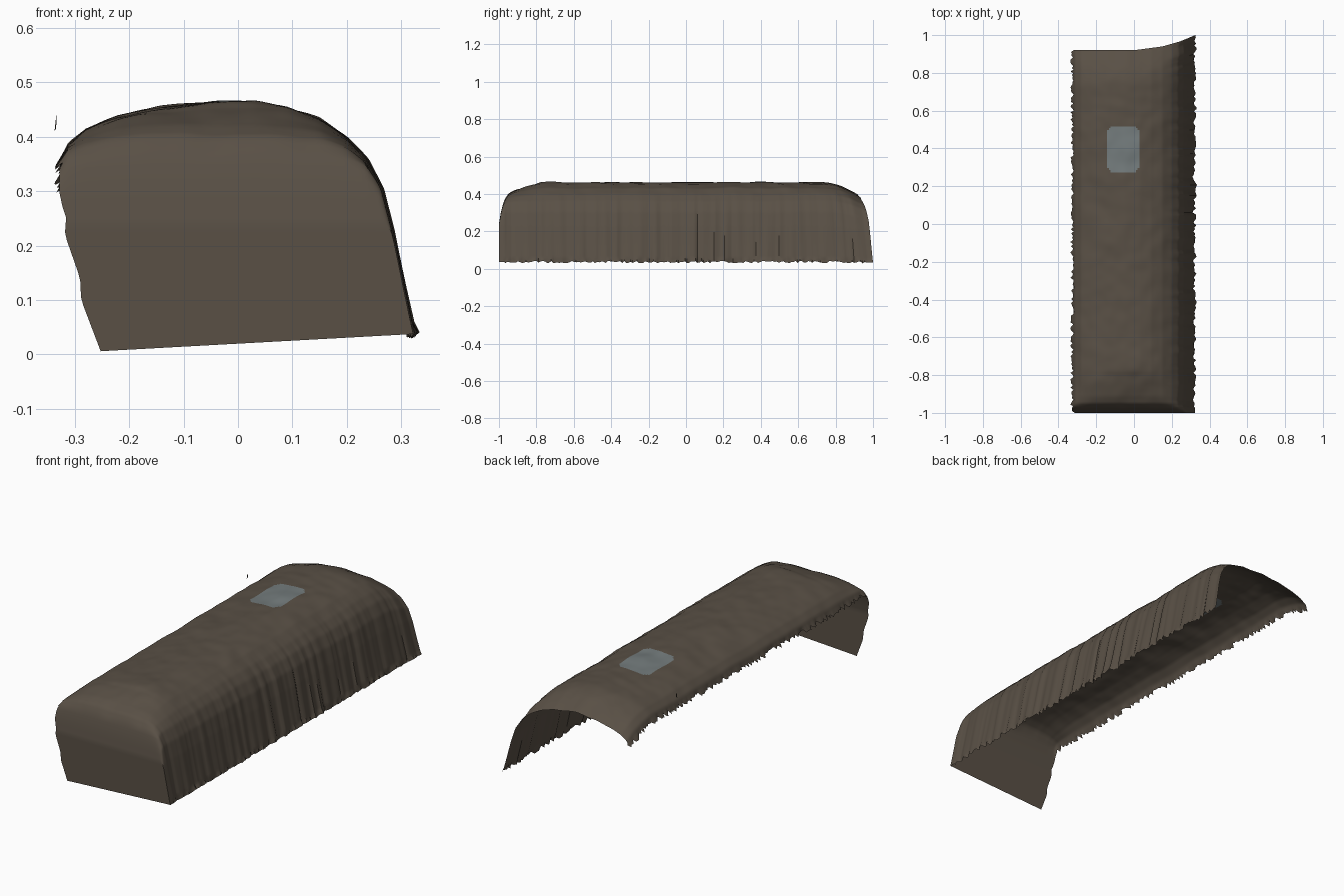
import bpy, bmesh, math, random
from mathutils import Vector, noise

if "Cube" in bpy.data.objects:
    bpy.data.objects.remove(bpy.data.objects["Cube"])

random.seed(4)

def material(name, rgb):
    m = bpy.data.materials.new(name)
    m.diffuse_color = (*rgb, 1)
    m.use_nodes = True
    m.node_tree.nodes["Principled BSDF"].inputs["Base Color"].default_value = m.diffuse_color
    return m

brown = material("dusty brown", (0.100, 0.080, 0.060))
grey = material("hatch grey", (0.175, 0.202, 0.205))

def lerp(table, t):
    """Piecewise linear lookup in (key, value) pairs."""
    if t <= table[0][0]:
        return table[0][1]
    for (a, va), (b, vb) in zip(table, table[1:]):
        if t <= b:
            return va + (vb - va) * (t - a) / (b - a)
    return table[-1][1]

# Cross-section: ragged left eave, domed roof, sloping right wall
PROFILE = [(-.328, .35), (-.312, .385), (-.28, .412), (-.22, .435), (-.14, .453),
           (-.05, .462), (.03, .462), (.09, .452), (.15, .43), (.20, .397),
           (.235, .36), (.263, .305), (.282, .23), (.302, .13), (.322, .036)]
FRONT_CAP = [(-1, .24), (-.99, .30), (-.975, .36), (-.95, .405), (-.91, .435),
             (-.86, .46), (-.80, .50), (-.7, .70)]          # y -> ceiling height
BACK_EDGE = [(0, .92), (.15, .94), (.235, .965), (.285, .985), (.322, 1.0)]
LEFT_EDGE = [(0, -.25), (.1, -.288), (.14, -.29), (.22, -.318), (.26, -.315), (.3, -.34)]

def resample(pts, n):
    pts = [Vector(p) for p in pts]
    dist = [0]
    for a, b in zip(pts, pts[1:]):
        dist.append(dist[-1] + (b - a).length)
    xs = list(zip(dist, [p.x for p in pts]))
    zs = list(zip(dist, [p.y for p in pts]))
    return [(lerp(xs, dist[-1] * i / n), lerp(zs, dist[-1] * i / n)) for i in range(n + 1)]

section = resample(PROFILE, 108)
rows = [(-1, .24 * i / 16) for i in range(16)]              # front wall, bottom up
rows += [(y, lerp(FRONT_CAP, y)) for y in (-1 + .1 * (i / 14) ** 1.5 for i in range(14))]
rows += [(-.9 + 1.9 * i / 170, lerp(FRONT_CAP, -.9 + 1.9 * i / 170)) for i in range(171)]

# Body shell, open below, at the back and on most of the left
bm = bmesh.new()
grid = []
for y0, cap in rows:
    line = []
    tear_l, tear_r = random.uniform(-1, 1), random.uniform(-1, 1)
    for j, (x, zp) in enumerate(section):
        y = y0
        if y > .5:                                          # slanting back edge
            y = .5 + (y - .5) * (lerp(BACK_EDGE, x) - .5) / .5
        lowest = .006 + .055 * (x + .25)
        c = max(cap, lowest, .001)
        z = (zp ** -14 + c ** -14) ** (-1 / 14)             # rounded front edge
        z *= 1 - .15 * max(0, (y0 - .76) / .24) ** 2        # roof droops at the back
        wall = max(0, min(1, (x - .15) / .17))
        on_side = 1 if y0 > -.97 else 0
        fold = noise.noise((y0 * 22, 3, zp)) + .6 * noise.noise((y0 * 55, 8, 0))
        x += .012 * fold * wall * on_side                   # draped folds on right wall
        bump = noise.noise((x * 7, y0 * 6, 1)) + .5 * noise.noise((x * 16, y0 * 14, 5))
        z += .007 * bump * (1 - wall) * on_side             # dented roof
        if on_side and j < 3:                               # torn left eave
            x += .009 * tear_l * (3 - j) / 3
            z += .008 * tear_l * (3 - j) / 3
        if on_side and j > 105:                             # torn lower hem
            x += .007 * tear_r * (j - 105) / 3
            z += .006 * tear_r * (j - 105) / 3
        if y0 < -.93:
            x = max(x, lerp(LEFT_EDGE, z))
        line.append(bm.verts.new((x, y, z)))
    grid.append(line)

def in_hatch(p, cx=-.056, cy=.395, hx=.084, hy=.125, r=.04):
    dx, dy = max(0, abs(p.x - cx) - hx + r), max(0, abs(p.y - cy) - hy + r)
    return math.hypot(dx, dy) < r

for a, b in zip(grid, grid[1:]):
    for j in range(len(a) - 1):
        f = bm.faces.new((a[j], b[j], b[j + 1], a[j + 1]))
        f.material_index = int(in_hatch(f.calc_center_median()))
bmesh.ops.remove_doubles(bm, verts=bm.verts, dist=1e-5)
bmesh.ops.dissolve_degenerate(bm, edges=bm.edges, dist=1e-5)
bm.normal_update()
if sum(f.normal.z for f in bm.faces) < 0:
    bmesh.ops.reverse_faces(bm, faces=bm.faces)

def add_object(name, bm, mats):
    me = bpy.data.meshes.new(name)
    bm.to_mesh(me)
    bm.free()
    for m in mats:
        me.materials.append(m)
    ob = bpy.data.objects.new(name, me)
    bpy.context.collection.objects.link(ob)
    return ob

shell = add_object("body_shell", bm, [brown, grey])
bpy.context.view_layer.objects.active = shell
shell.select_set(True)
bpy.ops.object.shade_smooth_by_angle(angle=math.radians(40))

# Loose sliver beside the left eave
bm = bmesh.new()
bm.faces.new([bm.verts.new(p) for p in
              ((-.337, .55, .41), (-.334, .555, .415), (-.333, .553, .446))])
add_object("loose_sliver", bm, [brown])
